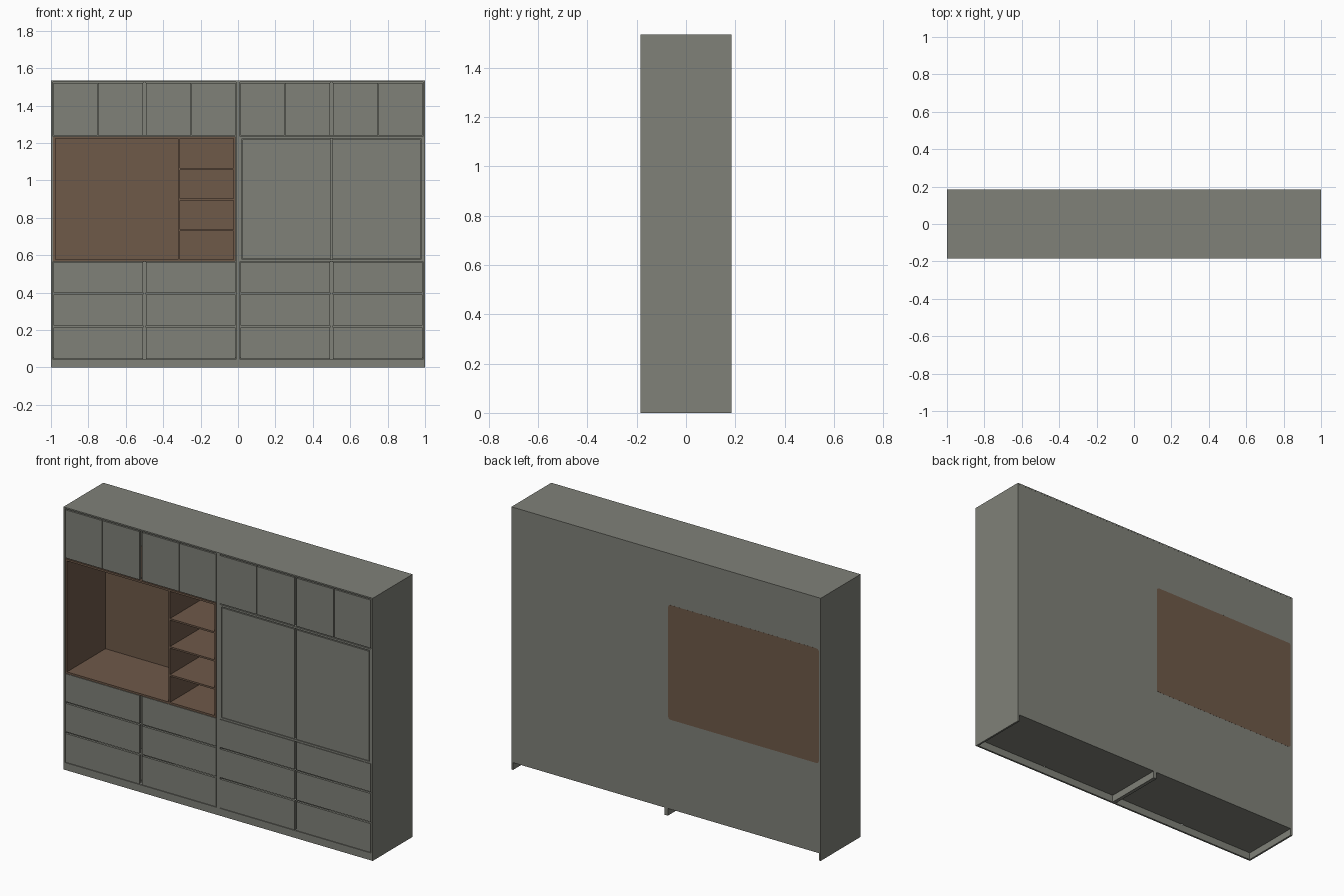
import bpy
import bmesh

if "Cube" in bpy.data.objects:
    bpy.data.objects.remove(bpy.data.objects["Cube"])

D = 0.184      # half depth
H = 1.535      # height
T = 0.011      # board thickness
G = 0.002      # half of a narrow gap


def material(name, rgb):
    m = bpy.data.materials.new(name)
    m.diffuse_color = (*rgb, 1.0)
    m.use_nodes = True
    m.node_tree.nodes["Principled BSDF"].inputs["Base Color"].default_value = m.diffuse_color
    return m


grey = material("grey lacquer", (0.215, 0.22, 0.19))
brown = material("brown wood", (0.158, 0.100, 0.066))


def box(name, x0, x1, y0, y1, z0, z1, mat=grey, round_y=0.0):
    """Board between two corners, optionally with rounded corners seen along y."""
    bm = bmesh.new()
    bmesh.ops.create_cube(bm, size=1.0)
    for v in bm.verts:
        v.co.x = x0 if v.co.x < 0 else x1
        v.co.y = y0 if v.co.y < 0 else y1
        v.co.z = z0 if v.co.z < 0 else z1
    if round_y:
        edges = [e for e in bm.edges
                 if abs(e.verts[0].co.y - e.verts[1].co.y) > 1e-5]
        bmesh.ops.bevel(bm, geom=edges, offset=round_y, segments=3,
                        profile=0.5, affect='EDGES')
    me = bpy.data.meshes.new(name)
    bm.to_mesh(me)
    bm.free()
    me.materials.append(mat)
    ob = bpy.data.objects.new(name, me)
    bpy.context.collection.objects.link(ob)
    return ob


def open_box(name, x0, x1, z0, z1, mat, back):
    """Four-sided frame, open at the front."""
    box(name + "_left", x0, x0 + T, -D, back, z0, z1, mat)
    box(name + "_right", x1 - T, x1, -D, back, z0, z1, mat)
    box(name + "_bottom", x0 + T, x1 - T, -D, back, z0, z0 + T, mat)
    box(name + "_top", x0 + T, x1 - T, -D, back, z1 - T, z1, mat)


def front_panel(name, x0, x1, z0, z1):
    box(name, x0, x1, -D, -D + 0.014, z0, z1)


BACK = D - 0.009
LOW, HIGH = 0.565, 1.235       # middle section

# two carcasses side by side
for side, xa in (("left", -1.0), ("right", 0.0)):
    xb = xa + 1.0
    mid = xa + 0.5
    box(side + "_outer_panel_a", xa, xa + T, -D, D, 0, H)
    box(side + "_outer_panel_b", xb - T, xb, -D, D, 0, H)
    box(side + "_top_panel", xa + T, xb - T, -D, D, H - 0.008, H)
    box(side + "_bottom_panel", xa + T, xb - T, -D + 0.016, BACK, 0.042, 0.053)
    box(side + "_plinth", xa + T, xb - T, -D, -D + T, 0, 0.043)
    box(side + "_back_panel", xa + T, xb - T, BACK, D - 0.0005, 0.042, H - 0.008)
    # dividers behind the fronts, upper one showing at the back
    box(side + "_upper_divider", mid - 0.008, mid + 0.008, -D + 0.018, D,
        HIGH + G, H - 0.008)
    box(side + "_lower_divider", mid - 0.008, mid + 0.008, -D + 0.018, BACK,
        0.053, LOW)

    # upper doors: four per carcass
    xs = [xa + T + G, xa + 0.25, mid, xa + 0.75, xb - T - G]
    for i in range(4):
        left_gap = 0 if i == 0 else (0.007 if i == 2 else G)
        right_gap = 0 if i == 3 else (0.007 if i == 1 else G)
        front_panel(f"{side}_upper_door_{i + 1}", xs[i] + left_gap,
                    xs[i + 1] - right_gap, HIGH + 0.005, H - 0.014)

    # three rows of drawers in two columns
    for row, (z0, z1) in enumerate(((0.046, 0.214), (0.224, 0.390), (0.400, LOW - G))):
        front_panel(f"{side}_drawer_{row + 1}_a", xa + T + G, mid - 0.007, z0, z1)
        front_panel(f"{side}_drawer_{row + 1}_b", mid + 0.007, xb - T - G, z0, z1)

# open brown niche with shelf column
nx0, nx1 = -1 + T + 0.001, -T - 0.002
open_box("niche", nx0, nx1, LOW, HIGH, brown, BACK)
box("niche_back", nx0, nx1, BACK - 0.004, D, LOW, HIGH, brown, round_y=0.015)
box("niche_divider", -0.322, -0.311, -D, BACK, LOW + T, HIGH - T, brown)
for i, z in enumerate((0.733, 0.897, 1.061)):
    box(f"niche_shelf_{i + 1}", -0.311, nx1 - T, -D, BACK, z - 0.005, z + 0.005, brown)

# framed cupboard with two large doors
open_box("cupboard_frame", T, 1 - T, LOW, HIGH, grey, BACK)
front_panel("large_door_left", T * 2 + G, 0.494, LOW + T + 0.003, HIGH - T - 0.005)
front_panel("large_door_right", 0.506, 1 - T * 2 - G, LOW + T + 0.003, HIGH - T - 0.005)
box("cupboard_divider", 0.492, 0.508, -D + 0.018, BACK, LOW + T, HIGH - T)
